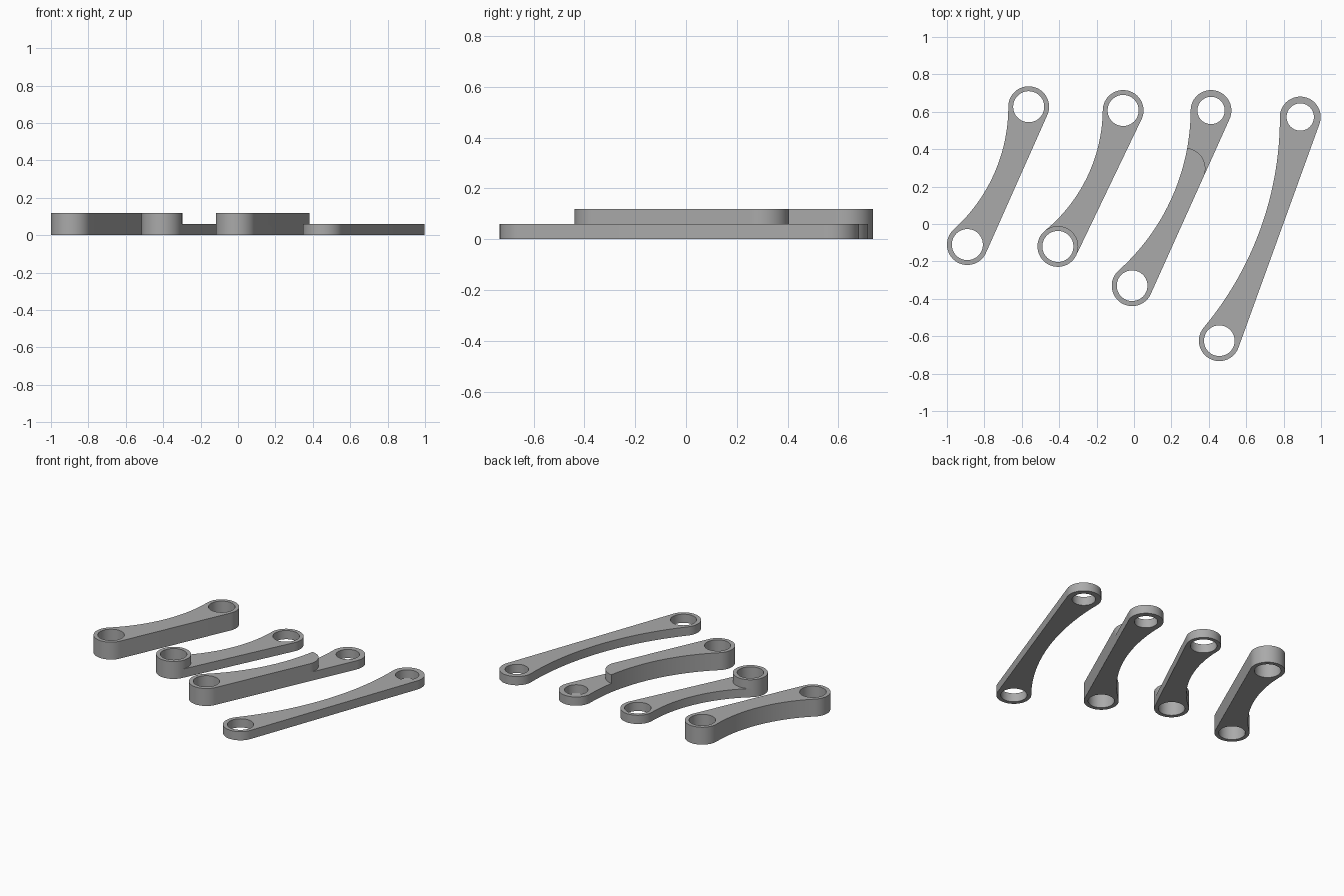
import bpy, bmesh, math
from mathutils import Vector

if "Cube" in bpy.data.objects:
    bpy.data.objects.remove(bpy.data.objects["Cube"])

R_END = 0.109      # outer radius of the rounded ends
THIN = 0.06        # height of one layer
grey = bpy.data.materials.new("grey")
grey.diffuse_color = (0.4, 0.4, 0.4, 1)
grey.use_nodes = True
grey.node_tree.nodes["Principled BSDF"].inputs["Base Color"].default_value = grey.diffuse_color


def arc(cx, cy, r, a0, a1, n):
    return [Vector((cx + r * math.cos(a0 + (a1 - a0) * i / n),
                    cy + r * math.sin(a0 + (a1 - a0) * i / n), 0)) for i in range(n + 1)]


def add_loop(bm, pts):
    """Closed edge loop with repeated points removed."""
    clean = [p for i, p in enumerate(pts) if (p - pts[i - 1]).length > 1e-4]
    vs = [bm.verts.new(p) for p in clean]
    return [bm.edges.new((vs[i - 1], vs[i])) for i in range(len(vs))]


def region(bm, *loops):
    """Fill an outline with holes."""
    edges = [e for pts in loops for e in add_loop(bm, pts)]
    res = bmesh.ops.triangle_fill(bm, use_beauty=True, edges=edges)
    return [g for g in res['geom'] if isinstance(g, bmesh.types.BMFace)]


def raise_faces(bm, faces, h):
    res = bmesh.ops.extrude_face_region(bm, geom=faces)['geom']
    for v in (g for g in res if isinstance(g, bmesh.types.BMVert)):
        v.co.z += h
    return [g for g in res if isinstance(g, bmesh.types.BMFace)]


def link(name, low, high, bend, hole_low, hole_high, height, step=None):
    """Arm with one straight and one hollow side; step = where the raised layer ends."""
    low, high = Vector((*low, 0)), Vector((*high, 0))
    d, L, r, q = (high - low).normalized(), (high - low).length, R_END, math.pi / 2
    a = math.radians(bend)
    R = L / 2 / math.sin(a) - r
    cx, cy = L / 2, (R + r) * math.cos(a)
    low_end = arc(0, 0, r, q - a, 3 * q, 40)
    high_end = arc(L, 0, r, -q, q + a, 40)
    hole_a = arc(0, 0, hole_low, 0, 4 * q, 64)
    hole_b = arc(L, 0, hole_high, 0, 4 * q, 64)

    bm = bmesh.new()
    if step is None:
        side = arc(cx, cy, R, a - q, -a - q, 40)
        region(bm, high_end + side + low_end, hole_a, hole_b)
        raise_faces(bm, bm.faces[:], height)
    else:
        # rounded front of the raised layer, ending on the hollow side
        dx, D = cx - step, math.hypot(cx - step, cy)
        c = min(1, (D * D + r * r - R * R) / (2 * D * r))
        t = math.atan2(cy, dx) - math.acos(c)
        cap = arc(step, 0, r, -q, t, 32)
        m = math.atan2(cap[-1].y - cy, cap[-1].x - cx)
        region(bm, cap + arc(cx, cy, R, m, -a - q, 32) + low_end, hole_a)
        region(bm, high_end + arc(cx, cy, R, a - q, m, 32) + cap[::-1], hole_b)
        bmesh.ops.remove_doubles(bm, verts=bm.verts[:], dist=1e-4)

        def is_raised(f):
            p = f.calc_center_median()
            return p.x < step or math.hypot(p.x - step, p.y) < r
        top = raise_faces(bm, bm.faces[:], THIN)
        upper = [f for f in top if is_raised(f)]
        raise_faces(bm, upper, height - THIN)
        left = [f for f in upper if f.is_valid]
        if left:
            bmesh.ops.delete(bm, geom=left, context='FACES_ONLY')

    bmesh.ops.recalc_face_normals(bm, faces=bm.faces[:])
    for v in bm.verts:   # place along the line between the two ends
        x, y, z = v.co
        v.co = low + d * x + Vector((-d.y, d.x, 0)) * y + Vector((0, 0, z))
    me = bpy.data.meshes.new(name)
    bm.to_mesh(me)
    bm.free()
    me.materials.append(grey)
    ob = bpy.data.objects.new(name, me)
    bpy.context.collection.objects.link(ob)
    bpy.ops.object.select_all(action='DESELECT')
    ob.select_set(True)
    bpy.context.view_layer.objects.active = ob
    bpy.ops.object.shade_smooth_by_angle(angle=math.radians(30))


link("thick_link", (-0.891, -0.11), (-0.563, 0.627), 24, 0.083, 0.083, 0.12)
link("thin_link_with_boss", (-0.407, -0.12), (-0.058, 0.607), 25, 0.083, 0.083, 0.12, step=0.0)
link("stepped_link", (-0.01, -0.33), (0.412, 0.607), 24, 0.082, 0.073, 0.12, step=0.688)
link("long_thin_link", (0.456, -0.624), (0.889, 0.572), 20, 0.082, 0.073, 0.06)
